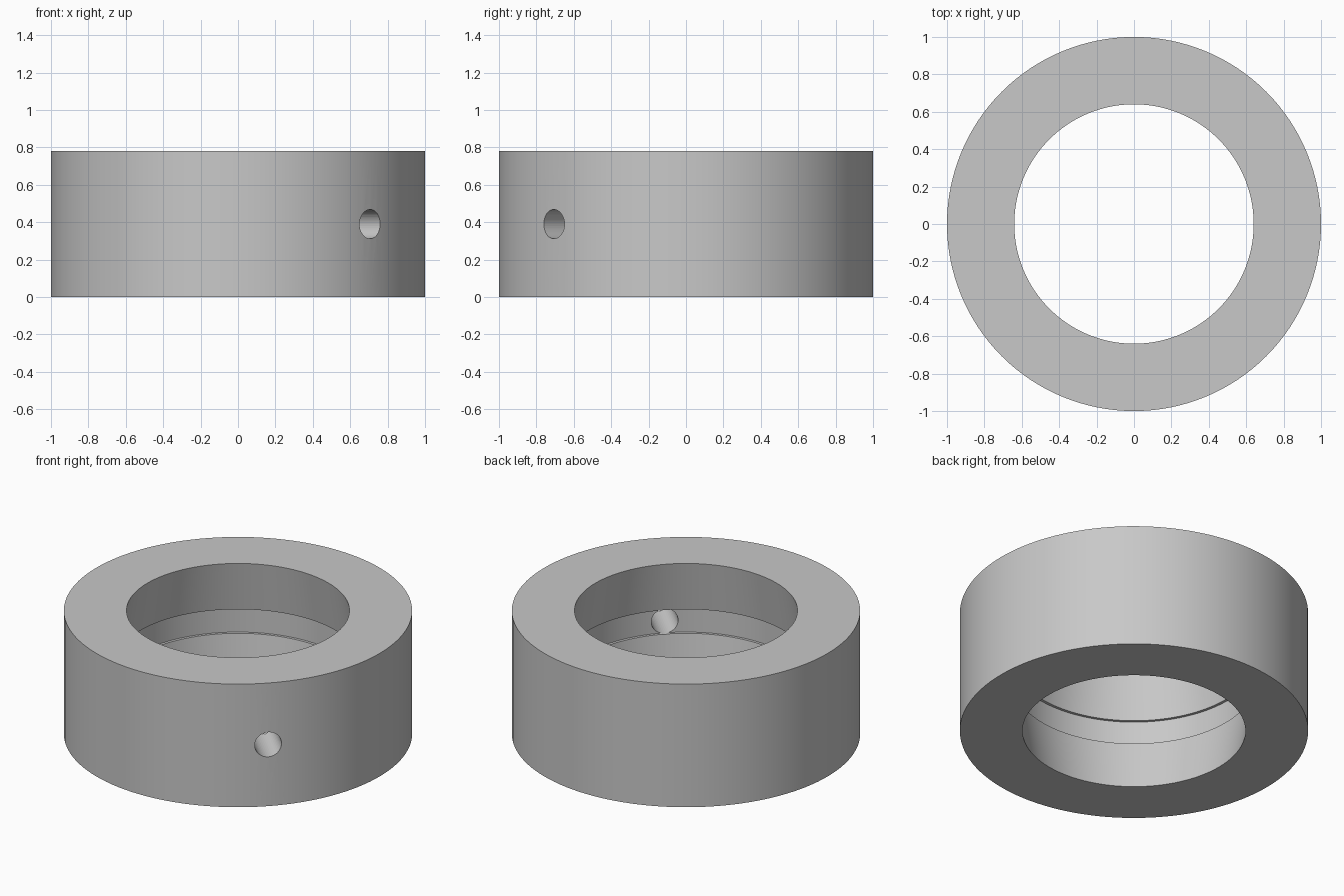
import bpy
import bmesh
import math
from mathutils import Matrix, Vector

cube = bpy.data.objects.get("Cube")
if cube:
    bpy.data.objects.remove(cube, do_unlink=True)

HEIGHT = 0.78
MID = HEIGHT / 2
OUTER, BORE, WAIST, GROOVE = 1.0, 0.64, 0.69, 0.707
GROOVE_HALF = 0.076
HOLE_RADIUS = 0.078
SEGMENTS = 128

grey = bpy.data.materials.new("plain_grey")
grey.use_nodes = True
colour = (0.58, 0.58, 0.58, 1)
grey.diffuse_color = colour
grey.node_tree.nodes["Principled BSDF"].inputs["Base Color"].default_value = colour


def make_object(name, bm):
    bmesh.ops.recalc_face_normals(bm, faces=bm.faces)
    mesh = bpy.data.meshes.new(name)
    bm.to_mesh(mesh)
    bm.free()
    mesh.materials.append(grey)
    obj = bpy.data.objects.new(name, mesh)
    bpy.context.collection.objects.link(obj)
    return obj


# Collar: a revolved section whose bore widens to a shallow central groove
lower = [(OUTER, 0), (BORE, 0), (WAIST, MID - GROOVE_HALF), (GROOVE, MID - GROOVE_HALF)]
section = lower + [(r, HEIGHT - z) for r, z in reversed(lower)]
bm = bmesh.new()
verts = [bm.verts.new((r, 0, z)) for r, z in section]
edges = [bm.edges.new((a, b)) for a, b in zip(verts, verts[1:] + verts[:1])]
bmesh.ops.spin(bm, geom=verts + edges, cent=(0, 0, 0), axis=(0, 0, 1),
               angle=math.tau, steps=SEGMENTS, use_duplicate=False)
bmesh.ops.remove_doubles(bm, verts=bm.verts, dist=0.0005)
collar = make_object("ring_collar", bm)

# Cutter for the single radial hole on the front left
direction = Vector((1, -1, 0)).normalized()
bm = bmesh.new()
bmesh.ops.create_cone(bm, cap_ends=True, segments=48, radius1=HOLE_RADIUS,
                      radius2=HOLE_RADIUS, depth=0.8)
turn = direction.to_track_quat('Z', 'Y').to_matrix().to_4x4()
centre = direction * 0.85 + Vector((0, 0, MID))
bm.transform(Matrix.Translation(centre) @ turn)
cutter = make_object("hole_cutter", bm)
cutter.hide_render = True
cutter.hide_viewport = True

cut = collar.modifiers.new("radial_hole", 'BOOLEAN')
cut.operation = 'DIFFERENCE'
cut.solver = 'EXACT'
cut.object = cutter

# Apply the cut, then smooth the curved walls and keep the rims sharp
bpy.ops.object.select_all(action='DESELECT')
bpy.context.view_layer.objects.active = collar
collar.select_set(True)
bpy.ops.object.modifier_apply(modifier=cut.name)
bpy.data.objects.remove(cutter, do_unlink=True)
bpy.ops.object.shade_smooth_by_angle(angle=math.radians(7))
